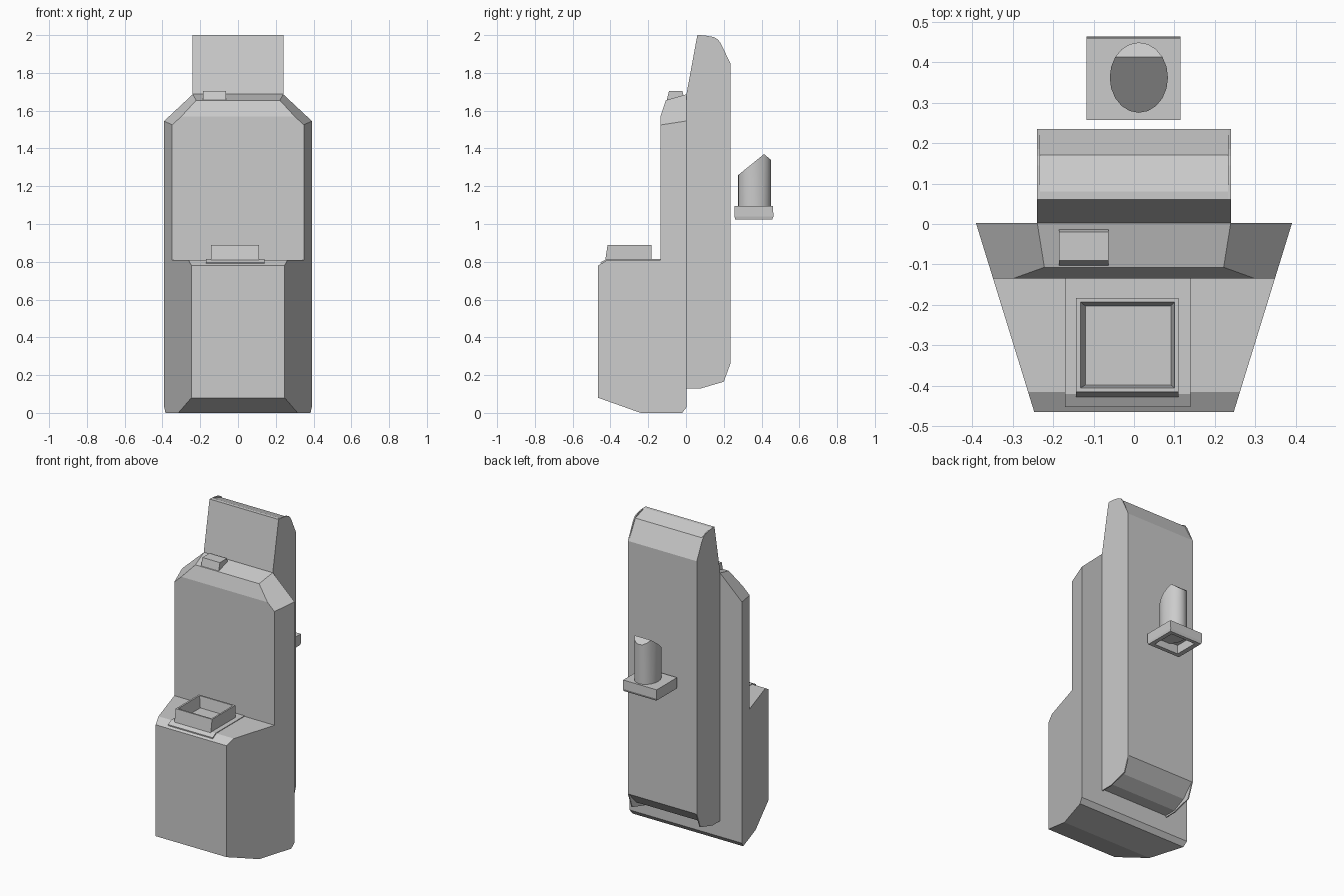
import bpy, bmesh, math
from mathutils import Vector

if "Cube" in bpy.data.objects:
    bpy.data.objects.remove(bpy.data.objects["Cube"])


def finish(bm, name):
    bmesh.ops.remove_doubles(bm, verts=bm.verts, dist=1e-5)
    bmesh.ops.recalc_face_normals(bm, faces=bm.faces)
    me = bpy.data.meshes.new(name)
    bm.to_mesh(me)
    bm.free()
    ob = bpy.data.objects.new(name, me)
    bpy.context.collection.objects.link(ob)
    return ob


def prism(profile, x0, x1):
    """Extrude a (y, z) side profile from x0 to x1."""
    bm = bmesh.new()
    a = [bm.verts.new((x0, y, z)) for y, z in profile]
    b = [bm.verts.new((x1, y, z)) for y, z in profile]
    bm.faces.new(a)
    bm.faces.new(b[::-1])
    n = len(profile)
    for i in range(n):
        j = (i + 1) % n
        bm.faces.new((a[i], b[i], b[j], a[j]))
    bmesh.ops.recalc_face_normals(bm, faces=bm.faces)
    return bm


def cut(bm, point, normal):
    """Slice away everything on the normal side and cap the hole."""
    r = bmesh.ops.bisect_plane(bm, geom=bm.verts[:] + bm.edges[:] + bm.faces[:],
                               plane_co=point, plane_no=normal, clear_outer=True)
    edges = [e for e in r["geom_cut"] if isinstance(e, bmesh.types.BMEdge)]
    bmesh.ops.edgeloop_fill(bm, edges=edges)


def loft(name, rings):
    """Join rectangles (x0, x1, y0, y1, z) in order, capping both ends."""
    bm = bmesh.new()
    loops = [[bm.verts.new(p) for p in ((x0, y0, z), (x1, y0, z), (x1, y1, z), (x0, y1, z))]
             for x0, x1, y0, y1, z in rings]
    for a, b in zip(loops, loops[1:]):
        for i in range(4):
            j = (i + 1) % 4
            bm.faces.new((a[i], a[j], b[j], b[i]))
    bm.faces.new(loops[0][::-1])
    bm.faces.new(loops[-1])
    return finish(bm, name)


# Stepped body: side profile, tapered flanks and chamfered shoulders
bm = prism([(-.465, .08), (-.24, 0), (-.02, 0), (.003, .03), (.003, 1.687), (-.107, 1.655),
            (-.135, 1.57), (-.135, .81), (-.415, .81), (-.465, .78)], -.7, .7)
for s in (-1, 1):
    cut(bm, (s * .39, 0, 0), (s, -.3085, 0))
for s in (-1, 1):
    cut(bm, (s * .39, 0, 1.545), Vector((s * .0182, -.0086, .0195)).normalized())
finish(bm, "stepped_body")

# Tall rear column: core with thin rounded side plates
finish(prism([(.003, .14), (.003, 1.69), (.06, 2), (.08, 2), (.17, 1.97), (.235, 1.85),
              (.235, .26), (.16, .18), (.08, .14)], -.233, .233), "rear_column")
plate = [(.003, .13), (.003, 1.69), (.06, 2), (.10, 1.998), (.145, 1.99), (.168, 1.978),
         (.185, 1.955), (.235, 1.85), (.235, .26), (.2, .165), (.08, .13)]
for s, side in ((-1, "left"), (1, "right")):
    finish(prism(plate, s * .233, s * .24), side + "_side_plate")

# Small block on the shoulder
finish(prism([(-.105, 1.645), (-.09, 1.705), (-.02, 1.705), (-.01, 1.67)], -.185, -.063),
       "shoulder_block")

# Open tray and its thin mat on the step
loft("tray_mat", [(-.17, .14, -.452, -.134, .79), (-.17, .14, -.452, -.134, .797),
                  (-.17, .14, -.42, -.134, .814)])
loft("open_tray", [(-.143, .11, -.428, -.183, .805), (-.143, .11, -.415, -.183, .89),
                   (-.132, .1, -.405, -.193, .89), (-.12, .091, -.398, -.203, .82)])

# Floating rear bracket, open underneath
loft("rear_bracket", [(-.118, .115, .257, .46, 1.095), (-.118, .115, .257, .463, 1.04),
                      (-.115, .112, .26, .457, 1.025), (-.085, .085, .285, .435, 1.025),
                      (-.085, .085, .285, .435, 1.08)])

# Oval post with a slanted top
bm = bmesh.new()
bmesh.ops.create_cone(bm, cap_ends=True, segments=20, radius1=1, radius2=1, depth=.4)
for v in bm.verts:
    v.co = Vector((.012 + v.co.x * .072, .362 + v.co.y * .087, 1.27 + v.co.z))
cut(bm, (0, .275, 1.258), Vector((0, -.112, .138)).normalized())
cut(bm, (0, .413, 1.37), Vector((0, .03, .036)).normalized())
post = finish(bm, "oval_post")
bpy.context.view_layer.objects.active = post
post.select_set(True)
bpy.ops.object.shade_smooth_by_angle(angle=math.radians(30))
